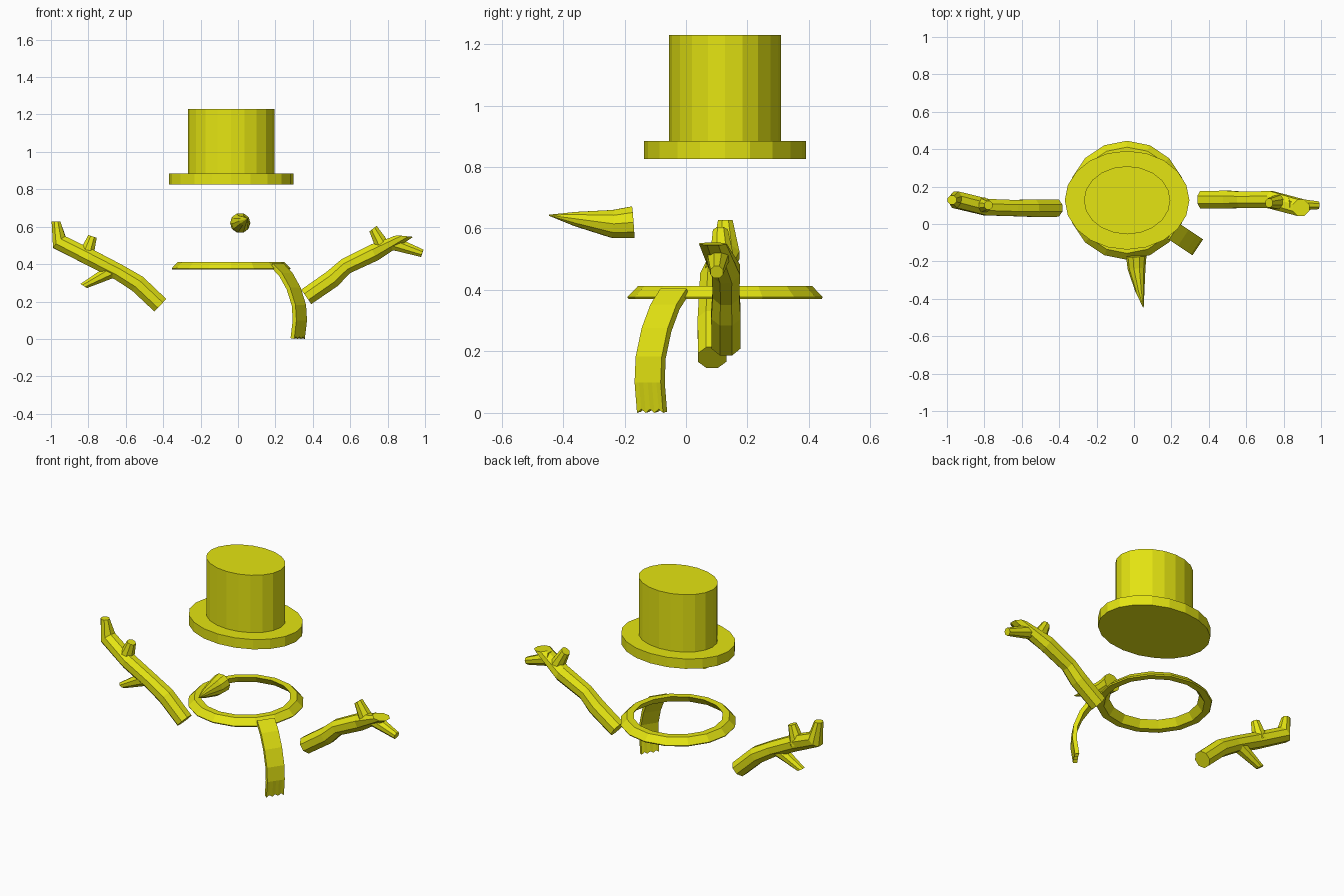
import bpy, bmesh, math
from mathutils import Vector

if "Cube" in bpy.data.objects:
    bpy.data.objects.remove(bpy.data.objects["Cube"])

yellow = bpy.data.materials.new("yellow")
yellow.diffuse_color = (0.78, 0.78, 0.006, 1)
yellow.use_nodes = True
yellow.node_tree.nodes["Principled BSDF"].inputs["Base Color"].default_value = yellow.diffuse_color


def finish(name, bm):
    bmesh.ops.recalc_face_normals(bm, faces=bm.faces)
    me = bpy.data.meshes.new(name)
    bm.to_mesh(me)
    bm.free()
    me.materials.append(yellow)
    ob = bpy.data.objects.new(name, me)
    bpy.context.collection.objects.link(ob)
    return ob


def loft(name, rings, loop=False):
    """Skin a list of point rings; cap the ends or close into a loop."""
    bm = bmesh.new()
    vs = [[bm.verts.new(p) for p in ring] for ring in rings]
    n = len(vs[0])
    pairs = list(zip(vs, vs[1:])) + ([(vs[-1], vs[0])] if loop else [])
    for a, b in pairs:
        for i in range(n):
            j = (i + 1) % n
            bm.faces.new((a[i], a[j], b[j], b[i]))
    if not loop:
        bm.faces.new(vs[0])
        bm.faces.new(vs[-1])
    return finish(name, bm)


def ellipse(cx, cy, z, rx, ry, sides):
    return [(cx + rx * math.cos(2 * math.pi * i / sides),
             cy + ry * math.sin(2 * math.pi * i / sides), z) for i in range(sides)]


def tube(name, path, ref=(0, 1, 0), end_normal=None, sides=8):
    """Tapered tube through (x, y, z, radius) stations."""
    pts = [Vector(p[:3]) for p in path]
    rings = []
    for k, p in enumerate(pts):
        n = (pts[min(k + 1, len(pts) - 1)] - pts[max(k - 1, 0)]).normalized()
        if end_normal and k == len(pts) - 1:
            n = Vector(end_normal).normalized()
        u = Vector(ref)
        u = (u - n * u.dot(n)).normalized()
        v = n.cross(u)
        angles = [2 * math.pi * (i + 0.5) / sides for i in range(sides)]
        r = path[k][3] / math.cos(math.pi / sides / 2)
        rings.append([p + u * r * math.cos(a) + v * r * math.sin(a) for a in angles])
    return loft(name, rings)


CX, CY = -0.037, 0.127

# Top hat: oval brim and crown
loft("hat_brim", [ellipse(CX, CY, z, 0.333, 0.264, 20) for z in (0.826, 0.885)])
loft("hat_crown", [ellipse(CX, CY, z, 0.231, 0.182, 20) for z in (0.88, 1.23)])

# Scarf band: slanted profile swept round the neck
profile = [(0.275, 0.37), (0.314, 0.37), (0.318, 0.377), (0.284, 0.412), (0.245, 0.412)]
loft("scarf_band", [ellipse(CX, CY, z, r, r, 16) for r, z in profile], loop=True)

# Scarf tail: bent strip with a jagged end
ang = math.radians(-33.7)
out = Vector((math.cos(ang), math.sin(ang), 0))
side = Vector((-out.y, out.x, 0))
steps = [(0.295, 0.395), (0.352, 0.345), (0.402, 0.27), (0.436, 0.18), (0.442, 0.1), (0.428, 0.012)]
columns = 6
rings = []
for c in range(columns + 1):
    s = (c / columns - 0.5) * 0.102
    inner, outer = [], []
    for k, (r, z) in enumerate(steps):
        a, b = steps[max(k - 1, 0)], steps[min(k + 1, len(steps) - 1)]
        n = Vector((a[1] - b[1], b[0] - a[0])).normalized() * 0.012
        if k == len(steps) - 1:
            z += 0.012 * (c % 2) - 0.01
        for lst, sg in ((inner, -1), (outer, 1)):
            p = Vector((CX, CY, 0)) + out * (r + sg * n.x) + side * s
            p.z = max(0, z + sg * n.y)
            lst.append(p)
    rings.append(outer + inner[::-1])
loft("scarf_tail", rings)

# Carrot nose
tube("nose", [(0.012, -0.172, 0.62, 0.054), (0.014, -0.24, 0.615, 0.047),
              (0.032, -0.36, 0.631, 0.024), (0.05, -0.445, 0.643, 0.002)],
     ref=(0, 0, 1), sides=10)

# Right stick arm and twigs
tube("right_arm", [(0.365, 0.13, 0.225, 0.05), (0.505, 0.13, 0.322, 0.051),
                   (0.575, 0.13, 0.388, 0.046), (0.73, 0.13, 0.463, 0.049),
                   (0.893, 0.087, 0.55, 0.047)], end_normal=(0.1, 0, 1))
tube("right_twig_outer", [(0.82, 0.105, 0.515, 0.04), (0.985, 0.1, 0.458, 0.022)])
tube("right_twig_upper", [(0.785, 0.118, 0.475, 0.045), (0.722, 0.112, 0.59, 0.026)],
     end_normal=(-0.7, 0, 0.9))

# Left stick arm and twigs
tube("left_arm", [(-0.415, 0.085, 0.18, 0.049), (-0.537, 0.085, 0.295, 0.05),
                  (-0.64, 0.085, 0.358, 0.046), (-0.79, 0.09, 0.435, 0.047),
                  (-0.955, 0.13, 0.517, 0.047), (-0.973, 0.128, 0.628, 0.025)],
     end_normal=(0, 0, 1))
tube("left_twig_upper", [(-0.815, 0.1, 0.44, 0.045), (-0.778, 0.1, 0.548, 0.025)])
tube("left_twig_lower", [(-0.66, 0.085, 0.37, 0.042), (-0.825, 0.085, 0.283, 0.022)],
     end_normal=(-0.5, 0, -0.8))
